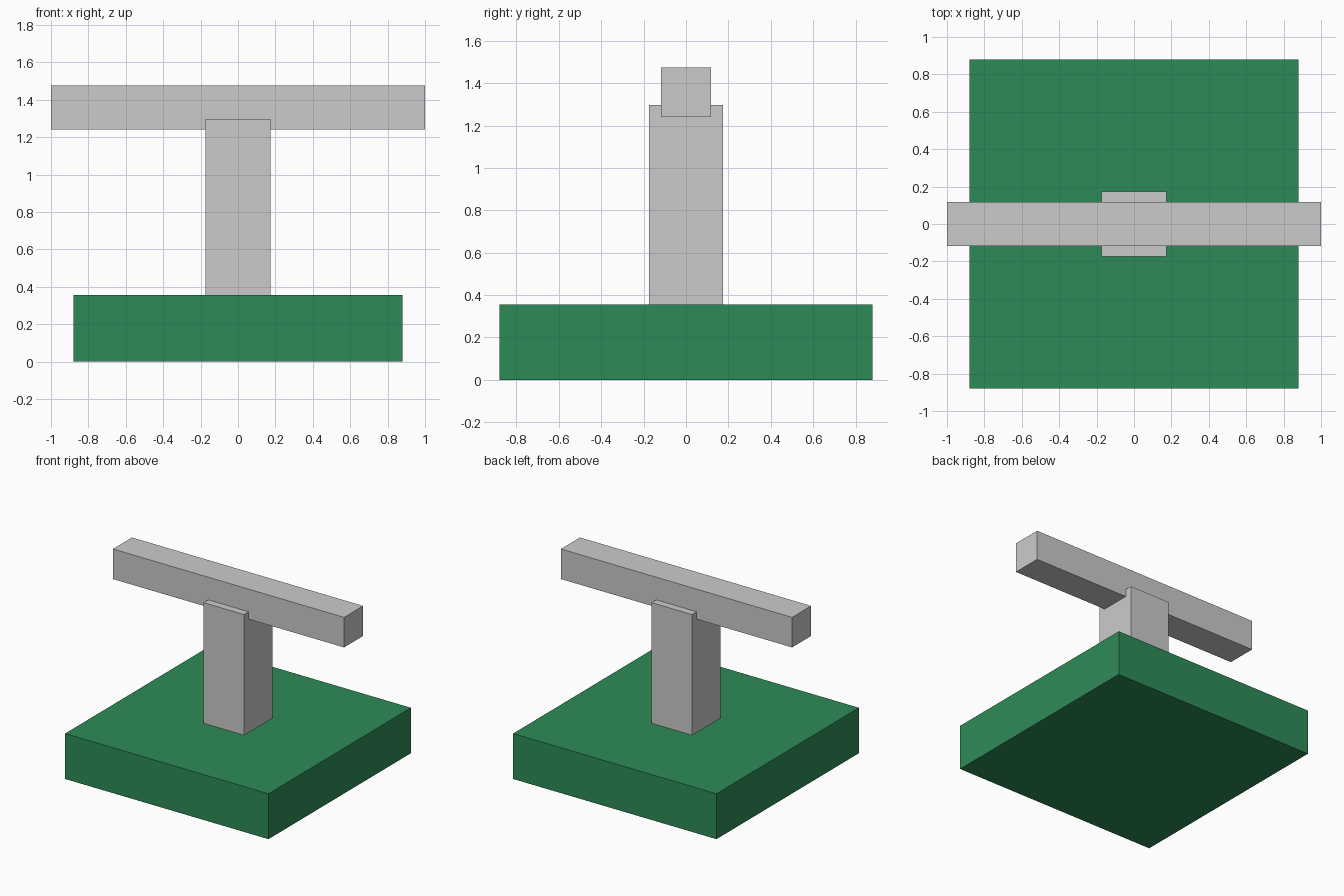
import bpy

if "Cube" in bpy.data.objects:
    bpy.data.objects.remove(bpy.data.objects["Cube"])


def box(name, size, z0, z1):
    """Axis-aligned box centred on the z axis, spanning z0 to z1."""
    bpy.ops.mesh.primitive_cube_add(size=1, location=(0, 0, (z0 + z1) / 2))
    obj = bpy.context.object
    obj.name = name
    obj.scale = (size[0], size[1], z1 - z0)
    bpy.ops.object.transform_apply(location=False, rotation=False, scale=True)
    return obj


# Green square base slab
green = bpy.data.materials.new("green")
green.diffuse_color = (0.027, 0.258, 0.095, 1)
green.use_nodes = True
green.node_tree.nodes["Principled BSDF"].inputs["Base Color"].default_value = green.diffuse_color
base = box("base", (1.76, 1.76), 0, 0.355)
base.data.materials.append(green)

# Square post standing on the slab
box("post", (0.35, 0.35), 0.355, 1.298)

# Crossbar let into the top of the post
box("crossbar", (2.0, 0.235), 1.24, 1.475)
